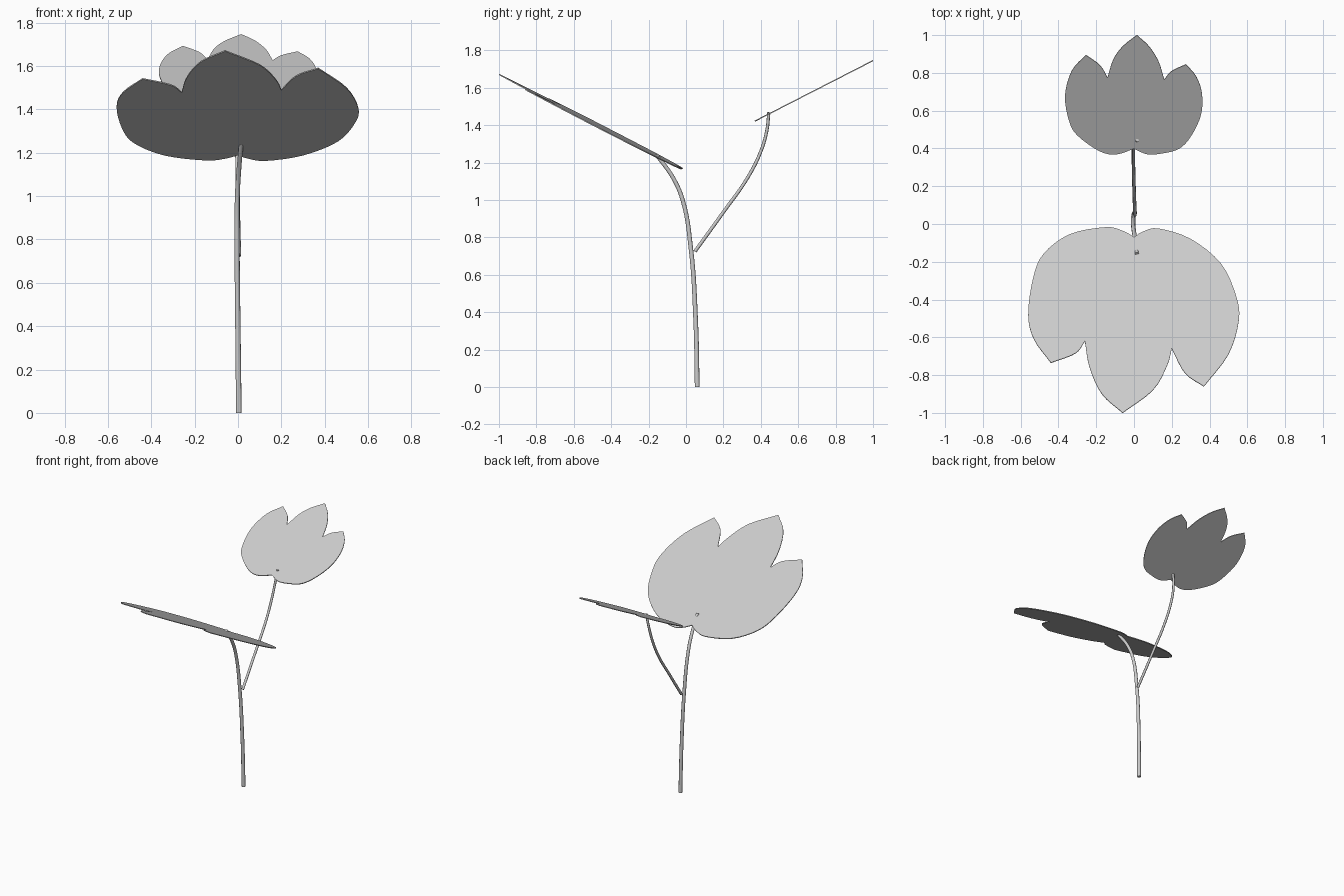
import bpy, bmesh
from mathutils import Vector

if "Cube" in bpy.data.objects:
    bpy.data.objects.remove(bpy.data.objects["Cube"])


def smooth_run(pts, steps=4):
    """Catmull-Rom samples through one rounded run between two sharp corners."""
    p = [Vector(q) for q in pts]
    p = [2 * p[0] - p[1]] + p + [2 * p[-1] - p[-2]]
    out = []
    for a, b, c, d in zip(p, p[1:], p[2:], p[3:]):
        for i in range(steps):
            t = i / steps
            out.append(0.5 * (2 * b + (c - a) * t + (2 * a - 5 * b + 4 * c - d) * t * t
                              + (3 * b - a - 3 * c + d) * t ** 3))
    return out


def leaf(name, runs, height, thickness):
    """Thin flat leaf: plan outline lifted onto a tilted plane."""
    outline = []
    for i, run in enumerate(runs):
        outline += smooth_run(run + [runs[(i + 1) % len(runs)][0]])
    bm = bmesh.new()
    face = bm.faces.new([bm.verts.new((v.x, v.y, height(v.x, v.y))) for v in outline])
    face.normal_update()
    if face.normal.z < 0:
        face.normal_flip()
    mesh = bpy.data.meshes.new(name)
    bm.to_mesh(mesh)
    bm.free()
    ob = bpy.data.objects.new(name, mesh)
    bpy.context.collection.objects.link(ob)
    mod = ob.modifiers.new("thickness", 'SOLIDIFY')
    mod.thickness = thickness
    mod.offset = 0
    return ob


def stalk(name, pts, radius, tip=0.8):
    """Round tapering stem along a smooth path."""
    cu = bpy.data.curves.new(name, 'CURVE')
    cu.dimensions = '3D'
    cu.bevel_depth = radius
    cu.bevel_resolution = 2
    cu.resolution_u = 6
    cu.use_fill_caps = True
    sp = cu.splines.new('BEZIER')
    sp.bezier_points.add(len(pts) - 1)
    for i, (bp, co) in enumerate(zip(sp.bezier_points, pts)):
        bp.co = co
        bp.handle_left_type = bp.handle_right_type = 'AUTO'
        bp.radius = 1 + (tip - 1) * i / (len(pts) - 1)
    ob = bpy.data.objects.new(name, cu)
    bpy.context.collection.objects.link(ob)
    return ob


# Large front leaf: each run starts at a notch or lobe tip
leaf("large_leaf", [
    [(0, -.07), (.05, -.04), (.13, -.025), (.30, -.08), (.46, -.21), (.54, -.38),
     (.555, -.51), (.50, -.69)],
    [(.37, -.86), (.27, -.79)],
    [(.20, -.66), (.175, -.75), (.10, -.88)],
    [(-.06, -1.0), (-.17, -.90), (-.235, -.76)],
    [(-.26, -.62), (-.31, -.685)],
    [(-.44, -.735), (-.53, -.61), (-.56, -.48), (-.535, -.29), (-.48, -.16),
     (-.34, -.055), (-.15, -.018), (-.06, -.037)],
], lambda x, y: 1.155 - 0.515 * y - 0.02 * x, 0.006)

# Small back leaf
leaf("small_leaf", [
    [(0, .40), (.07, .37), (.15, .375), (.24, .40), (.305, .47), (.355, .58), (.36, .69),
     (.33, .78)],
    [(.275, .845), (.20, .81)],
    [(.16, .765), (.13, .86), (.08, .94)],
    [(.015, 1.0), (-.06, .94), (-.11, .87)],
    [(-.14, .775), (-.18, .84)],
    [(-.255, .895), (-.33, .81), (-.365, .68), (-.345, .55), (-.30, .47),
     (-.18, .385), (-.09, .37)],
], lambda x, y: 1.233 + 0.512 * y, 0.006)

# Main stem and side branch, both just piercing their leaves
stalk("main_stem", [(.004, .06, 0), (0, .052, .35), (-.004, .025, .75), (-.003, -.018, 1.0),
                    (.004, -.07, 1.12), (.015, -.158, 1.242)], 0.0135)
stalk("side_branch", [(.005, .048, .725), (0, .20, .935), (-.003, .33, 1.12),
                      (-.003, .40, 1.26), (.003, .432, 1.37), (.017, .443, 1.468)], 0.0095, 0.9)
